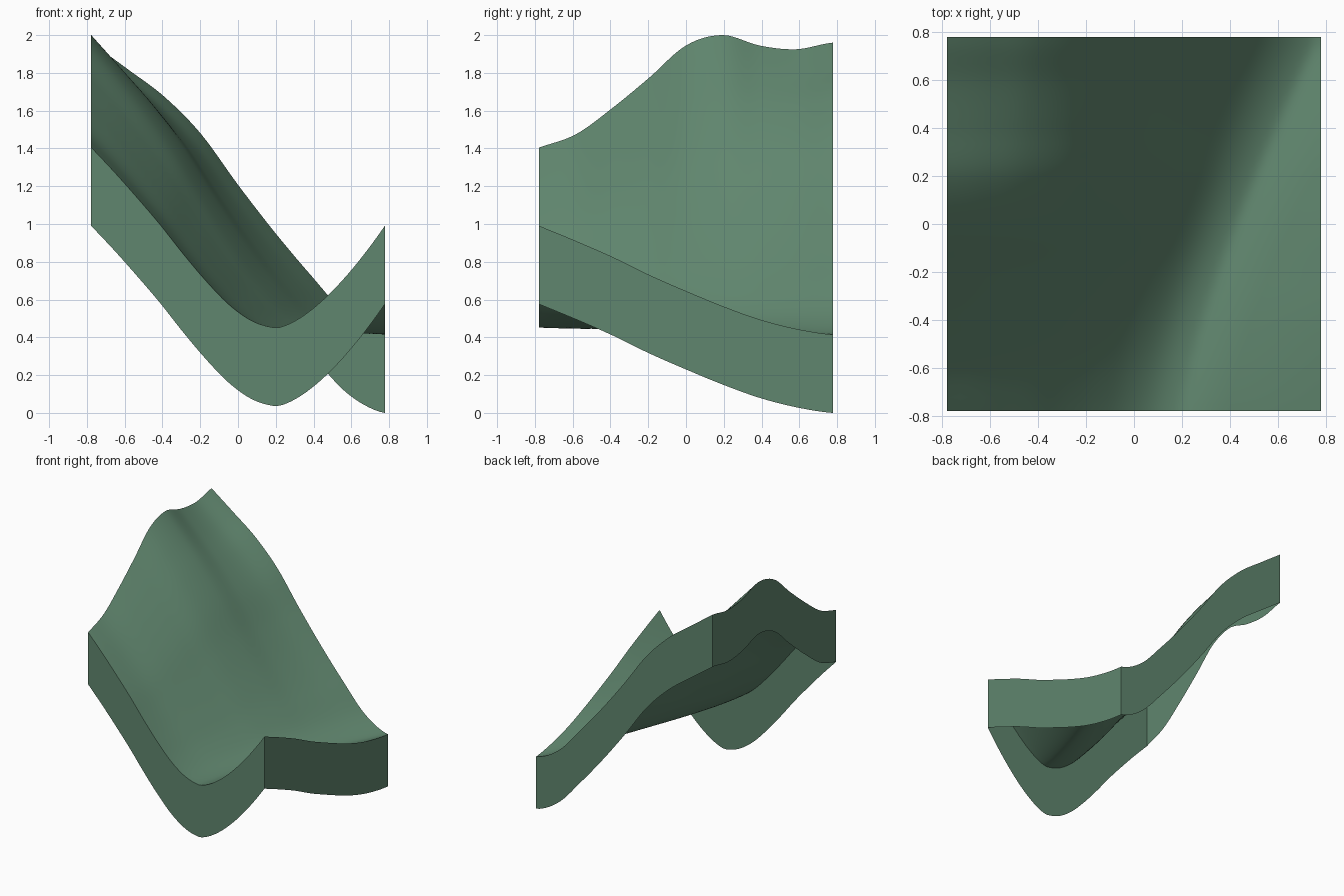
import bpy, bmesh, math

cube = bpy.data.objects.get("Cube")
if cube:
    bpy.data.objects.remove(cube, do_unlink=True)

HALF, DROP, CELLS = 0.777, 0.415, 56

# Evenly spaced heights along the two side edges, front to back
LEFT_EDGE = [1.405, 1.475, 1.615, 1.775, 1.945, 2.0, 1.945, 1.925, 1.96]
RIGHT_EDGE = [0.99, 0.91, 0.825, 0.73, 0.645, 0.565, 0.495, 0.445, 0.415]
# Normalised hillside profiles, from crest to valley floor
FRONT_SLOPE = [1, 0.864, 0.72, 0.57, 0.408, 0.257, 0.126, 0.037, 0]
BACK_SLOPE = [1, 0.909, 0.815, 0.688, 0.516, 0.354, 0.205, 0.068, 0]


def clamp(t):
    return min(max(t, 0.0), 1.0)


def sample(knots, t):
    """Smooth curve through evenly spaced knots."""
    f = clamp(t) * (len(knots) - 1)
    i = min(int(f), len(knots) - 2)
    f -= i
    p1, p2 = knots[i], knots[i + 1]
    p0 = knots[i - 1] if i else 2 * p1 - p2
    p3 = knots[i + 2] if i + 2 < len(knots) else p2
    m1, m2 = (p2 - p0) / 2, (p3 - p1) / 2
    d = p2 - p1
    return p1 + f * (m1 + f * (3 * d - 2 * m1 - m2 + f * (m1 + m2 - 2 * d)))


def height(x, y):
    """Valley running diagonally, with a tall hill left and a low bank right."""
    u = clamp((y + HALF) / (2 * HALF))
    valley = 0.2 + 0.57 * u ** 1.3
    floor = 0.45 - 0.035 * u
    if x <= valley:
        t = (x + HALF) / (valley + HALF)
        w = u ** 1.6
        slope = (1 - w) * sample(FRONT_SLOPE, t) + w * sample(BACK_SLOPE, t)
        return floor + (sample(LEFT_EDGE, u) - floor) * slope
    t = clamp((x - valley) / (HALF - valley))
    return floor + (sample(RIGHT_EDGE, u) - floor) * t ** 1.55


# Green used on the whole slab
green = bpy.data.materials.new("moss_green")
green.use_nodes = True
colour = (0.117, 0.238, 0.156, 1)
green.diffuse_color = colour
green.node_tree.nodes["Principled BSDF"].inputs["Base Color"].default_value = colour

# Terrain surface
bm = bmesh.new()
bmesh.ops.create_grid(bm, x_segments=CELLS, y_segments=CELLS, size=HALF)
for v in bm.verts:
    v.co.z = height(v.co.x, v.co.y)

# Vertical skirt hanging from the rim, open underneath
rim = [e for e in bm.edges if e.is_boundary]
skirt = bmesh.ops.extrude_edge_only(bm, edges=rim)["geom"]
for v in skirt:
    if isinstance(v, bmesh.types.BMVert):
        v.co.z -= DROP
bm.normal_update()
for f in bm.faces:
    c = f.calc_center_median()
    outward = f.normal.z if abs(f.normal.z) > 0.01 else f.normal.x * c.x + f.normal.y * c.y
    if outward < 0:
        f.normal_flip()

mesh = bpy.data.meshes.new("terrain_slab")
bm.to_mesh(mesh)
bm.free()
mesh.materials.append(green)
terrain = bpy.data.objects.new("terrain_slab", mesh)
bpy.context.collection.objects.link(terrain)

# Smooth hillside with crisp rim and corners
bpy.ops.object.select_all(action='DESELECT')
terrain.select_set(True)
bpy.context.view_layer.objects.active = terrain
bpy.ops.object.shade_smooth_by_angle(angle=math.radians(30))
